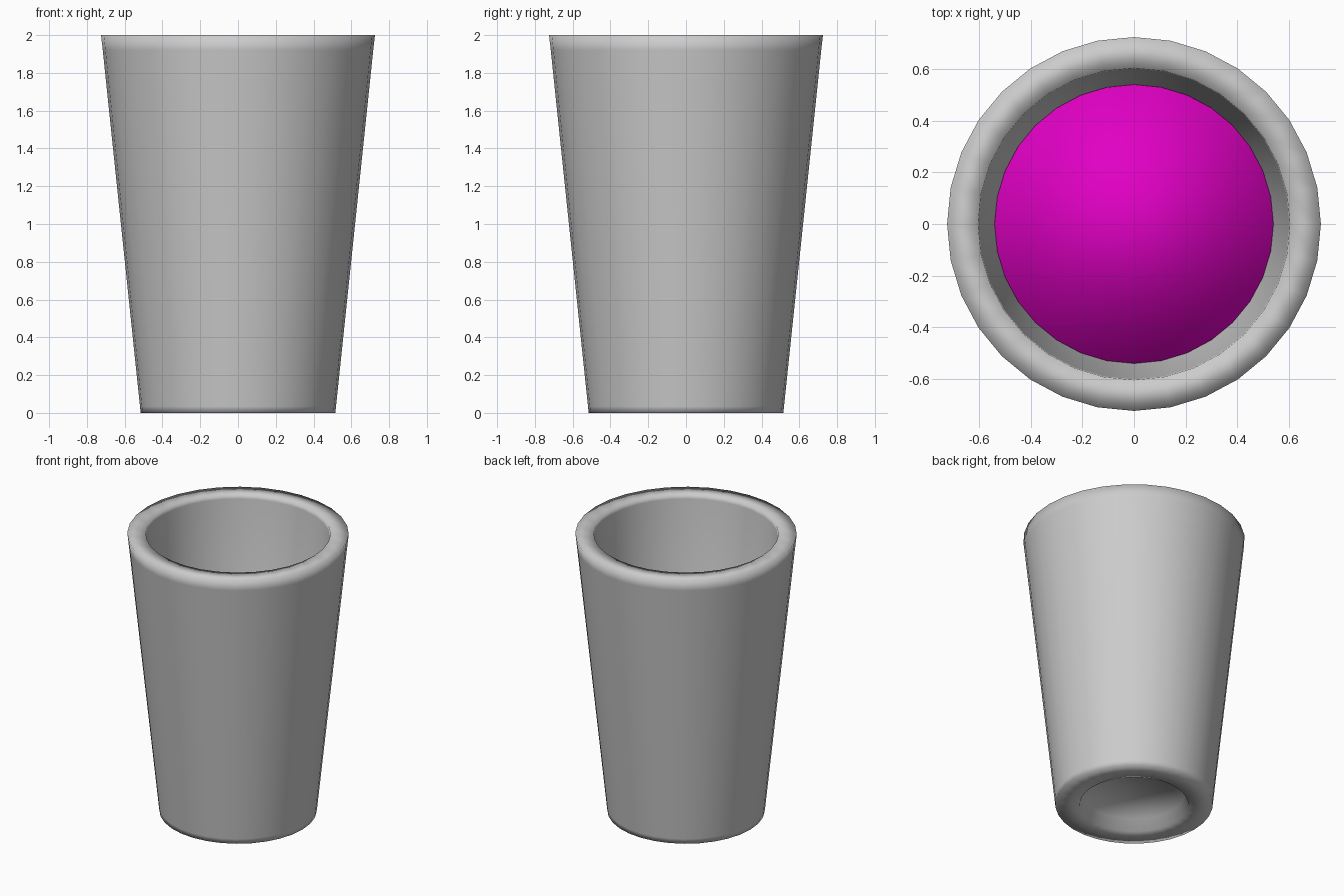
import bpy, bmesh
from math import cos, sin, tau

if "Cube" in bpy.data.objects:
    bpy.data.objects.remove(bpy.data.objects["Cube"])

SIDES = 32


def lathe(name, profile):
    """Revolve (radius, z) points around z, capping both ends with flat faces."""
    bm = bmesh.new()
    rings = [[bm.verts.new((r * cos(tau * i / SIDES), r * sin(tau * i / SIDES), z))
              for i in range(SIDES)] for r, z in profile]
    for a, b in zip(rings, rings[1:]):
        for i in range(SIDES):
            j = (i + 1) % SIDES
            bm.faces.new((a[i], a[j], b[j], b[i]))
    bm.faces.new(list(reversed(rings[0])))
    bm.faces.new(rings[-1])
    bmesh.ops.recalc_face_normals(bm, faces=bm.faces)
    for f in bm.faces:
        f.smooth = True
    mesh = bpy.data.meshes.new(name)
    bm.to_mesh(mesh)
    bm.free()
    obj = bpy.data.objects.new(name, mesh)
    bpy.context.collection.objects.link(obj)
    return obj


# Cup: recessed underside, tapered outer wall, flat rim, inner wall and floor
lathe("cup", [
    (0.33, 0.08), (0.355, 0.0), (0.515, 0.0), (0.519, 0.035),
    (0.716, 1.92), (0.725, 2.0), (0.605, 2.0), (0.602, 1.97),
    (0.43, 0.18), (0.41, 0.14),
])

# Drink: tapered body filling the lower part of the cup
drink = lathe("drink", [(0.425, 0.16), (0.541, 1.35)])
mat = bpy.data.materials.new("magenta_liquid")
mat.diffuse_color = (0.75, 0.0, 0.55, 1.0)
mat.use_nodes = True
mat.node_tree.nodes["Principled BSDF"].inputs["Base Color"].default_value = mat.diffuse_color
drink.data.materials.append(mat)
